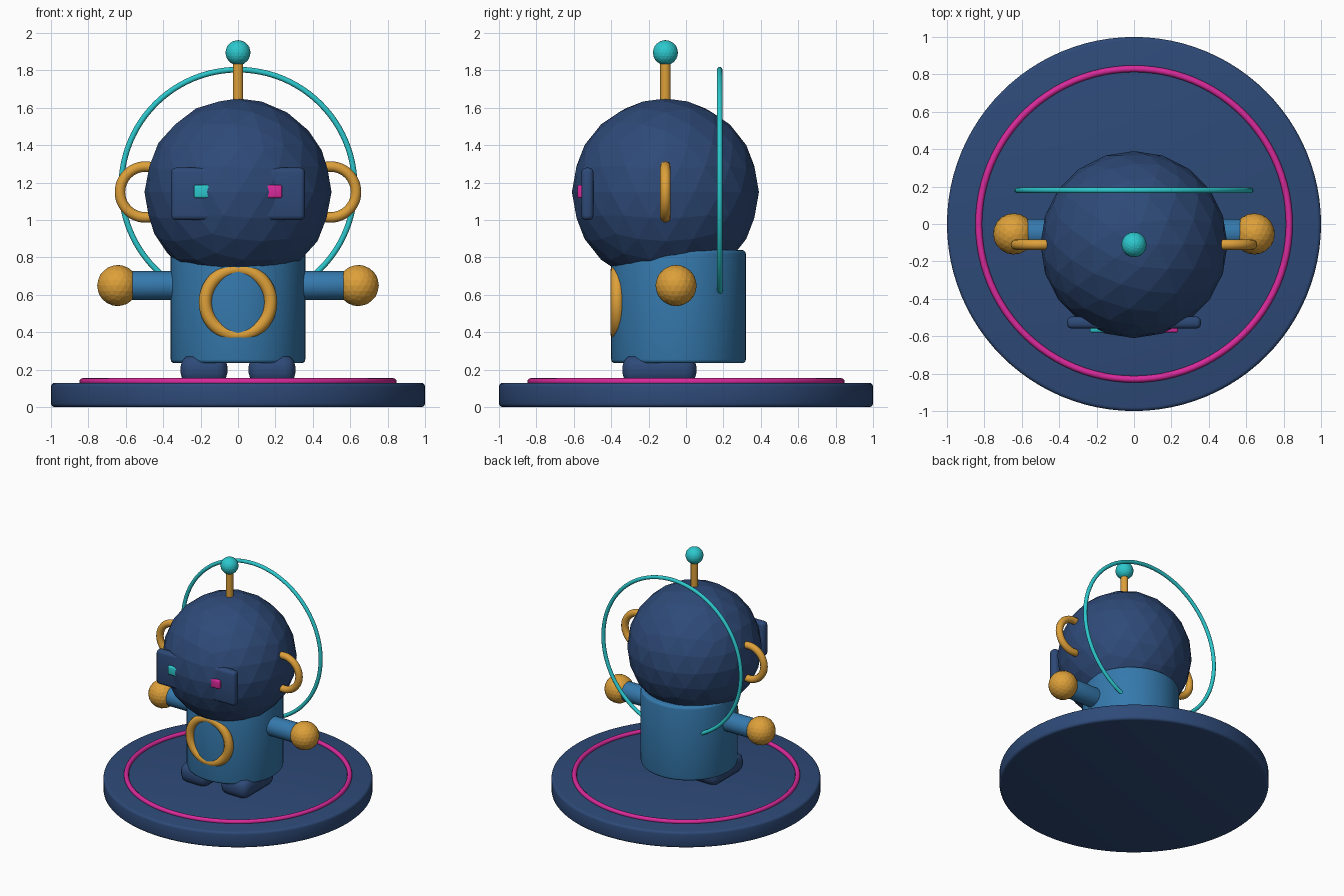
import bpy, math

if "Cube" in bpy.data.objects:
    bpy.data.objects.remove(bpy.data.objects["Cube"])


def colour(name, hex_code):
    """Flat material from an sRGB hex code, stored as linear values."""
    m = bpy.data.materials.new(name)
    rgb = [int(hex_code[i:i + 2], 16) / 255 for i in (0, 2, 4)]
    m.diffuse_color = [c / 12.92 if c <= 0.04045 else ((c + 0.055) / 1.055) ** 2.4
                       for c in rgb] + [1]
    m.use_nodes = True
    m.node_tree.nodes["Principled BSDF"].inputs["Base Color"].default_value = m.diffuse_color
    return m


NAVY = colour("navy", "2e4a78")
BLUE = colour("blue", "3579ad")
GOLD = colour("gold", "dda03a")
CYAN = colour("cyan", "2cc8cd")
PINK = colour("magenta", "d82a9b")


def finish(name, mat, bevel=0, segments=3, smooth=True):
    ob = bpy.context.object
    ob.name = name
    ob.data.materials.append(mat)
    if bevel:
        mod = ob.modifiers.new("rounded edges", 'BEVEL')
        mod.width = bevel
        mod.segments = segments
        mod.limit_method = 'ANGLE'
        bpy.ops.object.modifier_apply(modifier=mod.name)
    if smooth:
        bpy.ops.object.shade_smooth_by_angle(angle=math.radians(35))
    return ob


def cylinder(name, mat, r, depth, loc, rot=(0, 0, 0), bevel=0, verts=64):
    bpy.ops.mesh.primitive_cylinder_add(vertices=verts, radius=r, depth=depth,
                                        location=loc, rotation=rot)
    return finish(name, mat, bevel)


def ball(name, mat, r, loc):
    bpy.ops.mesh.primitive_ico_sphere_add(subdivisions=3, radius=r, location=loc)
    return finish(name, mat, smooth=False)


def ring(name, mat, major, minor, loc, rot=(0, 0, 0), segs=64):
    bpy.ops.mesh.primitive_torus_add(major_radius=major, minor_radius=minor,
                                     major_segments=segs, minor_segments=12,
                                     location=loc, rotation=rot)
    return finish(name, mat)


def box(name, mat, size, loc, bevel, segments=3):
    bpy.ops.mesh.primitive_cube_add(size=1, location=loc)
    bpy.context.object.scale = size
    bpy.ops.object.transform_apply(location=False, rotation=False, scale=True)
    return finish(name, mat, bevel, segments)


UPRIGHT = (math.pi / 2, 0, 0)
SIDEWAYS = (0, math.pi / 2, 0)
HEAD_Y = -0.11

# Display base with inlaid ring
cylinder("base", NAVY, 1.0, 0.13, (0, 0, 0.065), bevel=0.02, verts=96)
ring("base_ring", PINK, 0.83, 0.018, (0, 0, 0.137), segs=96)

# Body and chest ring
cylinder("body", BLUE, 0.36, 0.605, (0, -0.04, 0.5375), bevel=0.02)
ring("chest_ring", GOLD, 0.175, 0.035, (0, -0.368, 0.56), UPRIGHT)

# Head, visor, antenna and the large ring behind
ball("head", NAVY, 0.5, (0, HEAD_Y, 1.15))
box("visor", NAVY, (0.715, 0.065, 0.28), (0, -0.527, 1.14), 0.025)
cylinder("antenna_rod", GOLD, 0.028, 0.26, (0, HEAD_Y, 1.73), verts=24)
ball("antenna_tip", CYAN, 0.067, (0, HEAD_Y, 1.895))
ring("back_halo", CYAN, 0.624, 0.015, (0, 0.18, 1.18), UPRIGHT, segs=96)

# Paired parts
for side, s, eye_mat in (("left", -1, CYAN), ("right", 1, PINK)):
    box(side + "_eye", eye_mat, (0.085, 0.05, 0.07), (s * 0.193, -0.555, 1.153), 0.01)
    ring(side + "_ear_ring", GOLD, 0.136, 0.028, (s * 0.495, HEAD_Y, 1.15), UPRIGHT, 48)
    cylinder(side + "_arm", BLUE, 0.077, 0.36, (s * 0.45, -0.05, 0.65), SIDEWAYS,
             bevel=0.012, verts=32)
    ball(side + "_hand", GOLD, 0.11, (s * 0.643, -0.053, 0.65))
    box(side + "_foot", NAVY, (0.25, 0.395, 0.155), (s * 0.182, -0.142, 0.2), 0.06, 3)
